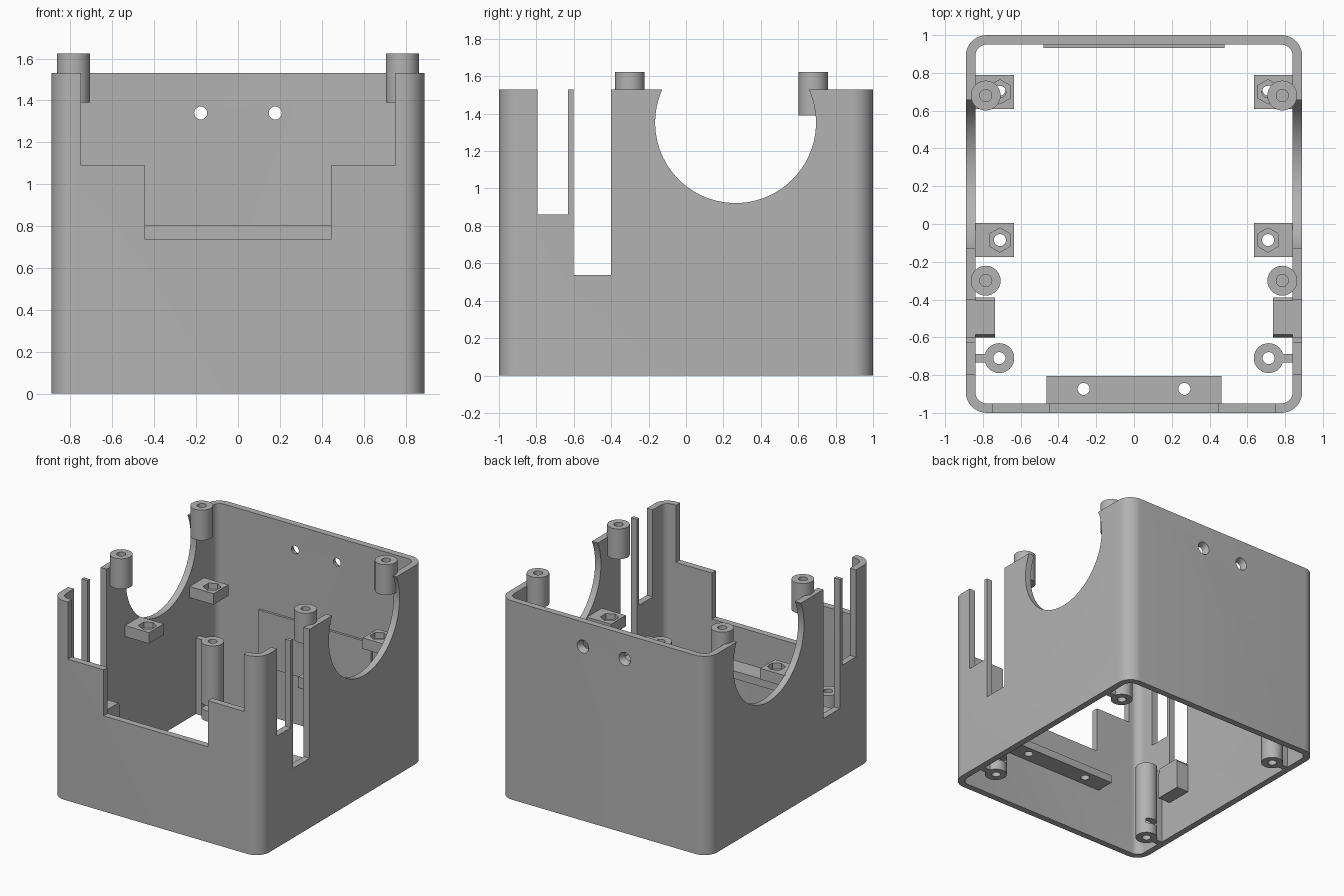
import bpy, bmesh
from math import cos, sin, pi, radians
from mathutils import Matrix

cube = bpy.data.objects.get("Cube")
if cube:
    bpy.data.objects.remove(cube, do_unlink=True)

GREY = (0.45, 0.45, 0.45, 1.0)
plastic = bpy.data.materials.new("grey plastic")
plastic.use_nodes = True
plastic.diffuse_color = GREY
plastic.node_tree.nodes["Principled BSDF"].inputs["Base Color"].default_value = GREY


def circle(cx, cy, r, n=32, start=0.0):
    return [(cx + r * cos(start + 2 * pi * i / n), cy + r * sin(start + 2 * pi * i / n))
            for i in range(n)]


def rect(x0, x1, y0, y1):
    return [(x0, y0), (x1, y0), (x1, y1), (x0, y1)]


def rounded(hx, hy, r, n=10):
    pts = []
    for k, (sx, sy) in enumerate([(1, 1), (-1, 1), (-1, -1), (1, -1)]):
        for i in range(n + 1):
            a = pi / 2 * (k + i / n)
            pts.append((sx * (hx - r) + r * cos(a), sy * (hy - r) + r * sin(a)))
    return pts


def prism(name, pts, a, b, axis="Z", top_scale=1.0):
    """Extrude an outline along an axis: Z uses (x, y), Y uses (x, z), X uses (y, z)."""
    bm = bmesh.new()
    cx = sum(p[0] for p in pts) / len(pts)
    cy = sum(p[1] for p in pts) / len(pts)
    place = {"Z": lambda u, v, w: (u, v, w),
             "Y": lambda u, v, w: (u, w, v),
             "X": lambda u, v, w: (w, u, v)}[axis]
    low = [bm.verts.new(place(u, v, a)) for u, v in pts]
    high = [bm.verts.new(place(cx + (u - cx) * top_scale, cy + (v - cy) * top_scale, b))
            for u, v in pts]
    bm.faces.new(low)
    bm.faces.new(high)
    for i in range(len(pts)):
        j = (i + 1) % len(pts)
        bm.faces.new((low[i], low[j], high[j], high[i]))
    bmesh.ops.recalc_face_normals(bm, faces=bm.faces)
    mesh = bpy.data.meshes.new(name)
    bm.to_mesh(mesh)
    bm.free()
    mesh.materials.append(plastic)
    ob = bpy.data.objects.new(name, mesh)
    bpy.context.collection.objects.link(ob)
    return ob


def select(ob):
    bpy.ops.object.select_all(action="DESELECT")
    ob.select_set(True)
    bpy.context.view_layer.objects.active = ob


def cut(ob, *cutters):
    for c in cutters:
        select(ob)
        mod = ob.modifiers.new("cut", "BOOLEAN")
        mod.operation = "DIFFERENCE"
        mod.solver = "EXACT"
        mod.object = c
        bpy.ops.object.modifier_apply(modifier=mod.name)
        bpy.data.objects.remove(c, do_unlink=True)
    return ob


def smooth(ob):
    select(ob)
    bpy.ops.object.shade_smooth_by_angle(angle=radians(30))


def mirrored(ob):
    """Add the matching part on the other side."""
    other = ob.copy()
    other.data = ob.data.copy()
    other.name = ob.name.replace("left", "right")
    other.data.transform(Matrix.Scale(-1, 4, (1, 0, 0)))
    other.data.flip_normals()
    bpy.context.collection.objects.link(other)
    smooth(ob)
    smooth(other)


H, TOP = 1.53, 1.7

# Open-ended rounded shell with cutouts
shell = prism("shell", rounded(0.89, 1.0, 0.11), 0, H)
cut(shell, prism("inside", rounded(0.84, 0.95, 0.06), -0.1, TOP))

# Stepped front opening
step = [(-0.75, TOP), (-0.75, 1.09), (-0.445, 1.09), (-0.445, 0.735),
        (0.445, 0.735), (0.445, 1.09), (0.75, 1.09), (0.75, TOP)]
cut(shell, prism("front_opening", step, -1.1, -0.88, "Y"))

# Side slots and large round openings, through both walls
cut(shell,
    prism("short_slot", rect(-0.795, -0.63, 0.86, TOP), -1, 1, "X"),
    prism("long_slot", rect(-0.602, -0.4, 0.537, TOP), -1, 1, "X"),
    prism("round_opening", circle(0.265, 1.352, 0.43, 96), -1, 1, "X"))

# Countersunk screw holes in the back wall
for x in (-0.178, 0.178):
    cut(shell,
        prism("screw_hole", circle(x, 1.34, 0.031), 0.85, 1.1, "Y"),
        prism("countersink", circle(x, 1.34, 0.031), 0.965, 1.005, "Y", 1.7))
smooth(shell)

# Front mounting shelf
shelf = prism("front_shelf", rect(-0.463, 0.463, -0.96, -0.805), 0.41, 0.47)
for x in (-0.267, 0.267):
    cut(shelf, prism("shelf_hole", circle(x, -0.873, 0.032), 0.3, 0.6))
smooth(shelf)

# Thin pad on the inside of the back wall
prism("back_pad", rect(-0.48, 0.48, 0.932, 0.96), 0.38, 0.805)

for end, y in (("front", -0.3), ("back", 0.68)):
    # Lid posts with blind holes
    post = prism(f"left_{end}_lid_post", circle(0.785, y, 0.079), 1.39, 1.623)
    cut(post, prism("blind_hole", circle(0.785, y, 0.032), 1.45, TOP))
    mirrored(post)

for end, y in (("front", -0.085), ("back", 0.7)):
    # Nut holder blocks with hexagonal pockets
    block = prism(f"left_{end}_nut_block", rect(0.635, 0.85, y - 0.09, y + 0.09), 0.925, 1.01)
    cut(block,
        prism("nut_pocket", circle(0.71, y, 0.064, 6, pi / 2), 0.965, 1.1),
        prism("bolt_hole", circle(0.71, y, 0.032), 0.8, 1.1))
    mirrored(block)

for end, s in (("front", -1), ("back", 1)):
    # Base bosses with through holes, nut slots and wall ribs
    y = 0.71 * s
    boss = prism(f"left_{end}_base_boss", circle(0.713, y, 0.079), 0, 0.585)
    inner, outer = sorted((y - 0.1 * s, y + 0.045 * s))
    cut(boss,
        prism("boss_hole", circle(0.713, y, 0.032), -0.1, 0.7),
        prism("nut_slot", rect(0.66, 0.766, inner, outer), 0.08, 0.12))
    mirrored(boss)
    mirrored(prism(f"left_{end}_boss_rib", rect(0.783, 0.85, y - 0.023, y + 0.023), 0, 0.585))

# Support blocks under the long slots, bevelled at both ends
support = [(-0.6, 0.29), (-0.39, 0.29), (-0.39, 0.51), (-0.405, 0.53), (-0.585, 0.53), (-0.6, 0.48)]
mirrored(prism("left_slot_support", support, 0.735, 0.85, "X"))
